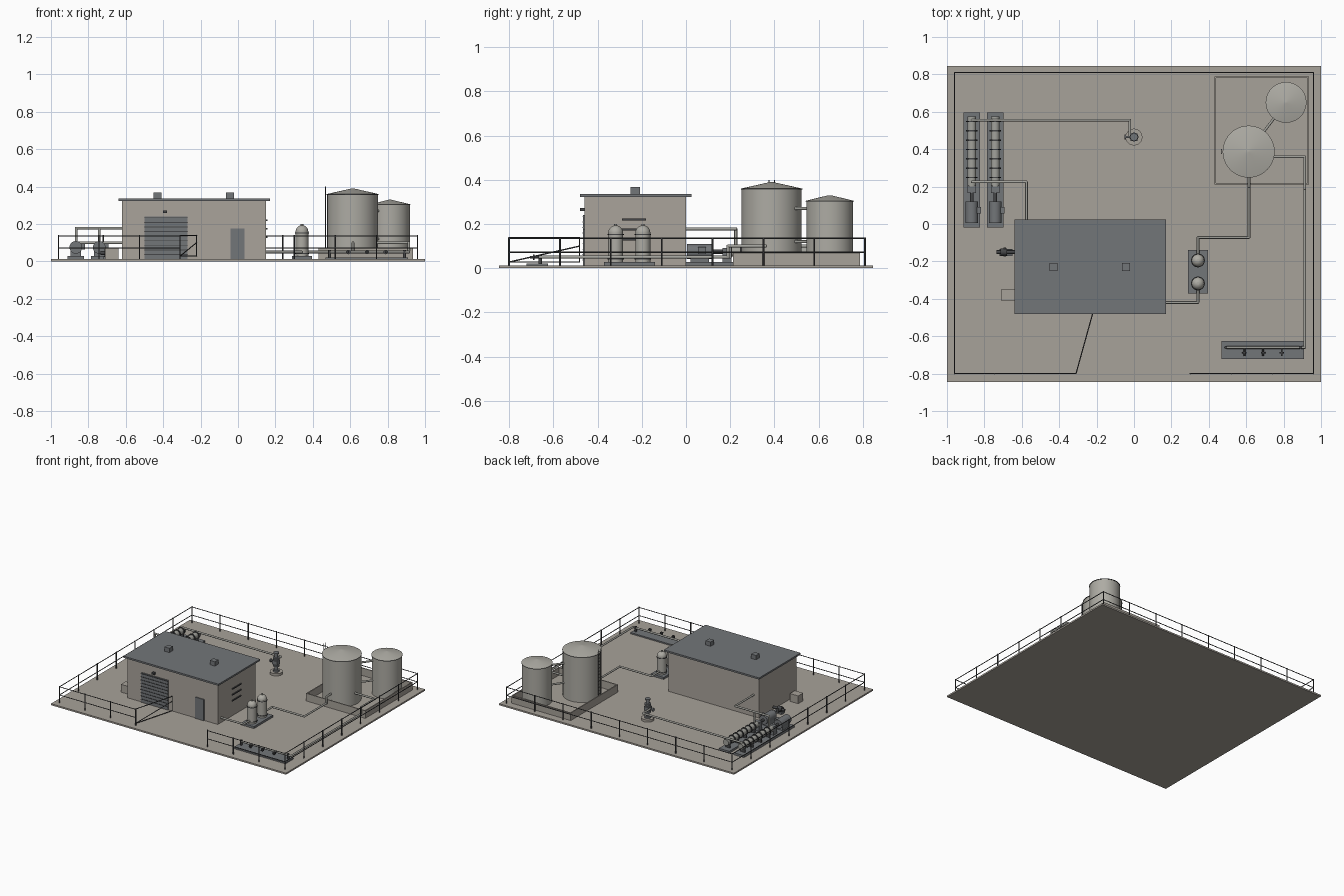
import bpy, bmesh, math
from mathutils import Vector, Matrix

if "Cube" in bpy.data.objects:
    bpy.data.objects.remove(bpy.data.objects["Cube"], do_unlink=True)


def material(name, rgb):
    m = bpy.data.materials.new(name)
    m.use_nodes = True
    m.diffuse_color = (*rgb, 1)
    node = next(n for n in m.node_tree.nodes if n.type == 'BSDF_PRINCIPLED')
    node.inputs["Base Color"].default_value = (*rgb, 1)
    node.inputs["Roughness"].default_value = 0.7
    return m


CONCRETE = material("concrete", (0.39, 0.36, 0.32))
WALL = material("wall cladding", (0.40, 0.37, 0.33))
STEEL = material("slate steel", (0.17, 0.18, 0.19))
TANK = material("tank paint", (0.42, 0.41, 0.37))
PIPE = material("pipe grey", (0.36, 0.36, 0.33))
DARK = material("dark metal", (0.06, 0.062, 0.065))


class Part:
    """Collects primitives into one named mesh object."""

    def __init__(self, name, mat):
        self.name, self.mat, self.bm = name, mat, bmesh.new()

    def box(self, x, y, z):
        size = Vector((x[1] - x[0], y[1] - y[0], z[1] - z[0]))
        mid = Vector((sum(x), sum(y), sum(z))) / 2
        bmesh.ops.create_cube(self.bm, size=1, matrix=Matrix.Translation(mid) @ Matrix.Diagonal((*size, 1)))
        return self

    def rod(self, a, b, r, r2=None, n=12):
        a, b = Vector(a), Vector(b)
        turn = (b - a).to_track_quat('Z', 'Y').to_matrix().to_4x4()
        bmesh.ops.create_cone(self.bm, cap_ends=True, segments=n, radius1=r,
                              radius2=r if r2 is None else r2, depth=(b - a).length,
                              matrix=Matrix.Translation((a + b) / 2) @ turn)
        return self

    def run(self, points, r):
        for a, b in zip(points, points[1:]):
            self.rod(a, b, r)
        for p in points[1:-1]:
            self.ball(p, r)
        return self

    def ball(self, p, r, squash=1):
        bmesh.ops.create_uvsphere(self.bm, u_segments=20, v_segments=10, radius=r,
                                  matrix=Matrix.Translation(p) @ Matrix.Diagonal((1, 1, squash, 1)))
        return self

    def done(self):
        me = bpy.data.meshes.new(self.name)
        self.bm.to_mesh(me)
        self.bm.free()
        me.materials.append(self.mat)
        ob = bpy.data.objects.new(self.name, me)
        bpy.context.collection.objects.link(ob)
        bpy.ops.object.select_all(action='DESELECT')
        ob.select_set(True)
        bpy.context.view_layer.objects.active = ob
        bpy.ops.object.shade_smooth_by_angle(angle=math.radians(35))
        return ob


G = 0.012  # top of the slab
Part("ground_slab", CONCRETE).box((-1, 1), (-0.845, 0.845), (0, G)).done()

# Building with roof, vents, doors, lamp and louvers
Part("building_walls", WALL).box((-0.62, 0.15), (-0.46, 0), (G, 0.322)).done()
Part("roof", STEEL).box((-0.64, 0.17), (-0.48, 0.025), (0.322, 0.335)).done()
vents = Part("roof_vents", STEEL)
for x in (-0.43, -0.043):
    vents.box((x - 0.021, x + 0.021), (-0.25, -0.208), (0.335, 0.368))
vents.done()
Part("roller_door", STEEL).box((-0.5, -0.27), (-0.466, -0.46), (G, 0.24)).done()
slats = Part("roller_door_slats", DARK)
for i in range(9):
    z = 0.035 + i * 0.0245
    slats.box((-0.5, -0.27), (-0.469, -0.465), (z, z + 0.004))
slats.done()
Part("entry_door", STEEL).box((-0.04, 0.035), (-0.467, -0.46), (G, 0.175)).done()
Part("door_lamp", DARK).box((-0.4, -0.38), (-0.48, -0.46), (0.258, 0.272)).done()
louvers = Part("wall_louvers", DARK)
for z in (0.13, 0.175, 0.22):
    louvers.box((0.15, 0.157), (-0.29, -0.18), (z - 0.004, z + 0.004))
louvers.done()
Part("cooling_unit", CONCRETE).box((-0.71, -0.64), (-0.41, -0.35), (G, 0.072)).done()

# Small pump beside the building
Part("booster_base", STEEL).box((-0.72, -0.65), (-0.17, -0.135), (G, 0.025)).done()
booster = Part("booster_pump", DARK).rod((-0.735, -0.15, 0.045), (-0.64, -0.15, 0.045), 0.01)
booster.rod((-0.715, -0.15, 0.045), (-0.68, -0.15, 0.045), 0.02)
booster.box((-0.698, -0.685), (-0.175, -0.125), (0.025, 0.055)).done()

# Perimeter railing with evenly spaced posts
rail = Part("perimeter_railing", DARK)
E, F, B = 0.96, -0.80, 0.81
for a, b, n in (((-E, F), (-E, B), 7), ((E, F), (E, B), 7), ((-E, B), (E, B), 8),
                ((-E, F), (-0.31, F), 3), ((0.3, F), (E, F), 3)):
    a, b = Vector((*a, 0)), Vector((*b, 0))
    for i in range(n + 1):
        p = a.lerp(b, i / n)
        rail.rod(p + Vector((0, 0, G)), p + Vector((0, 0, 0.14)), 0.004, n=6)
    for z in (0.072, 0.135):
        up = Vector((0, 0, z))
        rail.rod(a + up, b + up, 0.003, n=6)
rail.done()

# Open gate leaf
gate = Part("gate_leaf", DARK)
h, e = Vector((-0.31, F, 0)), Vector((-0.222, -0.482, 0))
low, high = Vector((0, 0, 0.028)), Vector((0, 0, 0.138))
gate.run([h + low, h + high, e + high, e + low, h + low], 0.003)
gate.rod(h + low, e + Vector((0, 0, 0.1)), 0.003, n=6).done()

# Containment wall around the tanks
x0, x1, y0, y1, t = 0.43, 0.935, 0.212, 0.788, 0.008
bund = Part("containment_wall", CONCRETE)
for y in (y0, y1 - t):
    bund.box((x0, x1), (y, y + t), (G, 0.07))
for x in (x0, x1 - t):
    bund.box((x, x + t), (y0 + t, y1 - t), (G, 0.07))
bund.done()

# Storage tanks with conical roofs
for name, x, y, r, eave, apex in (("large_tank", 0.613, 0.387, 0.136, 0.36, 0.39),
                                  ("small_tank", 0.813, 0.65, 0.106, 0.305, 0.33)):
    Part(name, TANK).rod((x, y, G), (x, y, eave), r, n=40).done()
    Part(name + "_roof", TANK).rod((x, y, eave), (x, y, apex), r + 0.003, 0.006, 40).done()
    Part(name + "_rim", DARK).rod((x, y, eave - 0.004), (x, y, eave), r + 0.003, n=40).done()
ladder = Part("tank_ladder", DARK)
for y in (0.375, 0.4):
    ladder.rod((0.468, y, G), (0.468, y, 0.4), 0.002, n=6)
for i in range(15):
    z = 0.03 + i * 0.025
    ladder.rod((0.468, 0.375, z), (0.468, 0.4, z), 0.0015, n=6)
ladder.done()

# Vessels on a skid
Part("vessel_skid", STEEL).box((0.288, 0.396), (-0.372, -0.14), (G, 0.028)).done()
vessels = Part("pressure_vessels", TANK)
bands = Part("vessel_bands", DARK)
for y in (-0.195, -0.318):
    vessels.rod((0.342, y, 0.028), (0.342, y, 0.16), 0.034, n=24).ball((0.342, y, 0.16), 0.034)
    vessels.rod((0.342, y, 0.19), (0.342, y, 0.2), 0.007)
    for z in (0.04, 0.15):
        bands.rod((0.342, y, z), (0.342, y, z + 0.005), 0.037, n=24)
vessels.done()
bands.done()

# Pipe runs
for name, pts in (
        ("tank_to_vessel_pipe", [(0.615, 0.27, 0.1), (0.615, 0.2, 0.1), (0.615, 0.2, 0.05),
                                 (0.615, -0.072, 0.05), (0.342, -0.072, 0.05), (0.342, -0.17, 0.05)]),
        ("vessel_to_building_pipe", [(0.342, -0.34, 0.05), (0.342, -0.42, 0.05), (0.14, -0.42, 0.05)]),
        ("upper_tank_link", [(0.68, 0.475, 0.27), (0.76, 0.58, 0.27)]),
        ("lower_tank_link", [(0.68, 0.475, 0.12), (0.76, 0.58, 0.12)]),
        ("tank_to_loading_pipe", [(0.73, 0.36, 0.1), (0.913, 0.36, 0.1), (0.913, 0.19, 0.1),
                                  (0.913, 0.19, 0.05), (0.913, -0.66, 0.05), (0.49, -0.66, 0.05)]),
        ("well_pipe", [(-0.865, 0.555, 0.075), (-0.865, 0.555, 0.1), (-0.022, 0.555, 0.1),
                       (-0.022, 0.465, 0.1), (0, 0.465, 0.1)]),
        ("pump_to_building_pipe", [(-0.865, 0.225, 0.07), (-0.865, 0.225, 0.178), (-0.575, 0.225, 0.178),
                                   (-0.575, -0.01, 0.178)]),
        ("second_pump_riser", [(-0.742, 0.225, 0.07), (-0.742, 0.225, 0.178)])):
    Part(name, PIPE).run(pts, 0.007).done()

# Loading tray with valves
Part("loading_tray", STEEL).box((0.468, 0.91), (-0.722, -0.625), (G, 0.022)).done()
valves = Part("loading_valves", DARK)
for x in (0.59, 0.69, 0.79):
    valves.rod((x, -0.66, 0.05), (x, -0.705, 0.05), 0.005).rod((x, -0.685, 0.05), (x, -0.692, 0.05), 0.012)
for x in (0.49, 0.89):
    valves.rod((x, -0.66, 0.02), (x, -0.66, 0.062), 0.008)
valves.done()

# Twin multistage pump sets
for side, x in (("outer", -0.867), ("inner", -0.742)):
    Part(side + "_pump_skid", STEEL).box((x - 0.044, x + 0.044), (-0.018, 0.597), (G, 0.028)).done()
    motor = Part(side + "_pump_motor", STEEL).rod((x, 0.005, 0.075), (x, 0.12, 0.075), 0.034, n=20)
    motor.box((x + 0.02, x + 0.05), (0.055, 0.09), (0.065, 0.095))
    motor.box((x - 0.028, x + 0.028), (0.02, 0.105), (0.028, 0.06))
    motor.box((x - 0.022, x + 0.022), (0.165, 0.205), (0.028, 0.092)).done()
    Part(side + "_pump_barrel", PIPE).rod((x, 0.2, 0.075), (x, 0.575, 0.075), 0.023, n=20).done()
    rings = Part(side + "_pump_flanges", DARK).rod((x, 0.12, 0.075), (x, 0.21, 0.075), 0.01)
    for i in range(7):
        y = 0.245 + i * 0.05
        rings.rod((x, y, 0.075), (x, y + 0.007, 0.075), 0.03, n=20)
        if i % 2 == 0:
            rings.box((x - 0.02, x + 0.02), (y, y + 0.007), (0.028, 0.075))
    rings.done()

# Wellhead tree
cx, cy = 0, 0.465
Part("wellhead_base", CONCRETE).rod((cx, cy, G), (cx, cy, 0.03), 0.045, n=24).done()
tree = Part("wellhead_tree", STEEL).rod((cx, cy, 0.03), (cx, cy, 0.17), 0.012)
for z in (0.03, 0.07, 0.125):
    tree.rod((cx, cy, z), (cx, cy, z + 0.012), 0.024)
tree.box((cx - 0.02, cx + 0.02), (cy - 0.02, cy + 0.02), (0.085, 0.115))
tree.rod((cx, cy, 0.165), (cx, cy, 0.175), 0.02)
tree.rod((cx, cy, 0.1), (cx - 0.05, cy, 0.1), 0.006).rod((cx - 0.042, cy, 0.1), (cx - 0.05, cy, 0.1), 0.014)
tree.done()
